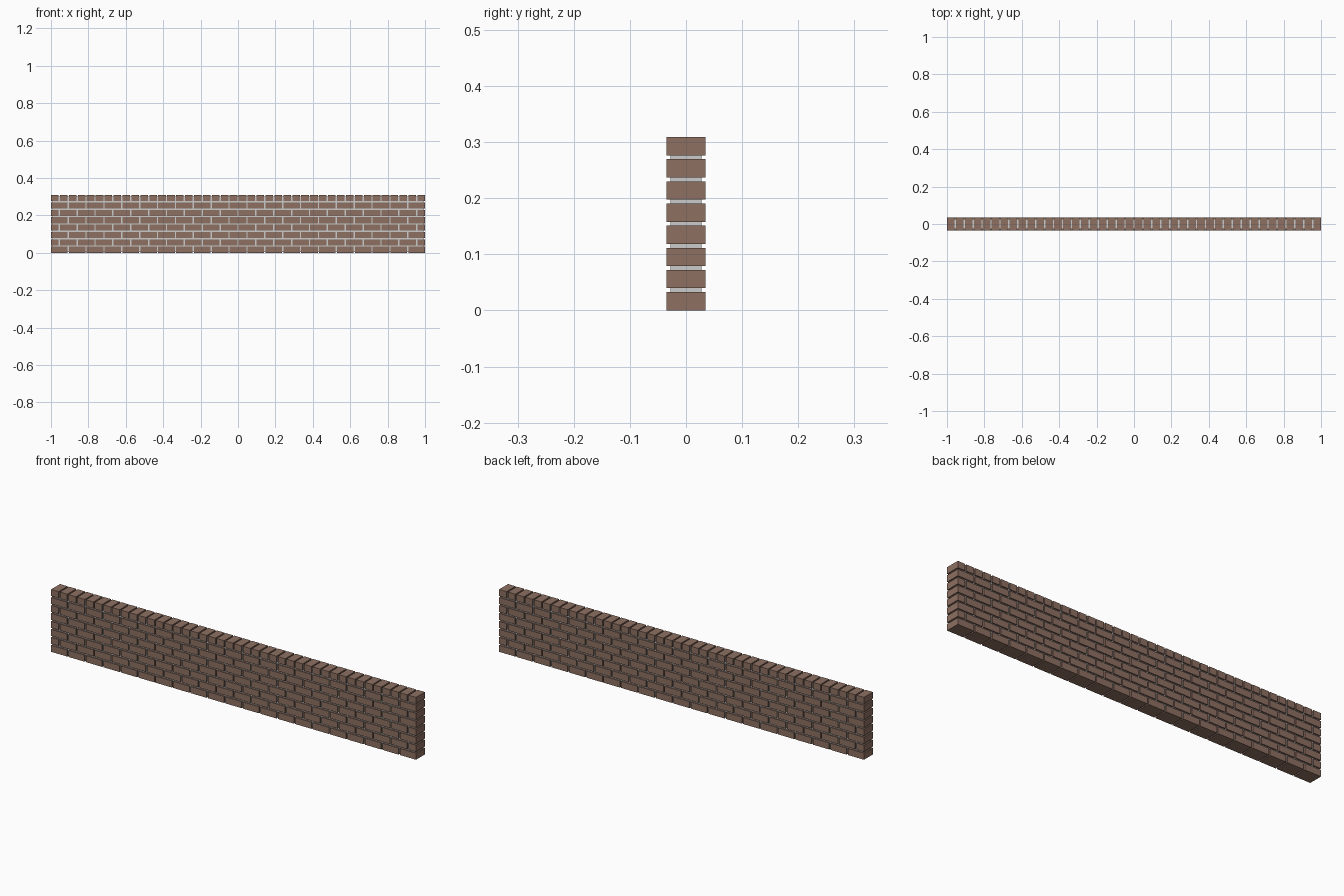
import bpy, bmesh
from mathutils import Matrix, Vector

if "Cube" in bpy.data.objects:
    bpy.data.objects.remove(bpy.data.objects["Cube"])

L, D = 2.0, 0.07               # wall length and depth
GAP, H, PITCH_Z = 0.007, 0.0325, 0.0395
COURSES = 8
PITCH = (L + GAP) / 21         # stretcher spacing
HALF = PITCH / 2               # header spacing

brick = bpy.data.materials.new("brick")
brick.diffuse_color = (0.27, 0.16, 0.12, 1)
brick.use_nodes = True
brick.node_tree.nodes["Principled BSDF"].inputs["Base Color"].default_value = brick.diffuse_color


def add_box(bm, x0, x1, depth, z0, z1):
    m = Matrix.Translation(((x0 + x1) / 2, 0, (z0 + z1) / 2))
    m = m @ Matrix.Diagonal(Vector((x1 - x0, depth, z1 - z0, 1)))
    bmesh.ops.create_cube(bm, size=1, matrix=m)


def make_object(name, boxes, mat=None):
    bm = bmesh.new()
    for b in boxes:
        add_box(bm, *b)
    me = bpy.data.meshes.new(name)
    bm.to_mesh(me)
    bm.free()
    if mat:
        me.materials.append(mat)
    bpy.context.collection.objects.link(bpy.data.objects.new(name, me))


def course(widths, z0):
    boxes, x = [], -L / 2
    for w in widths:
        boxes.append((x, x + w - GAP, D, z0, z0 + H))
        x += w
    return boxes


# stretcher courses in running bond
for i in range(COURSES - 1):
    widths = [PITCH] * 21 if i % 2 == 0 else [HALF] + [PITCH] * 20 + [HALF]
    make_object(f"brick_course_{i + 1}", course(widths, i * PITCH_Z), brick)

# coping course of headers
make_object("coping_bricks", course([HALF] * 42, (COURSES - 1) * PITCH_Z), brick)

# recessed mortar core
top = (COURSES - 1) * PITCH_Z + H
make_object("mortar", [(-L / 2 + GAP, L / 2 - GAP, 0.056, 0.005, top - 0.007)])
